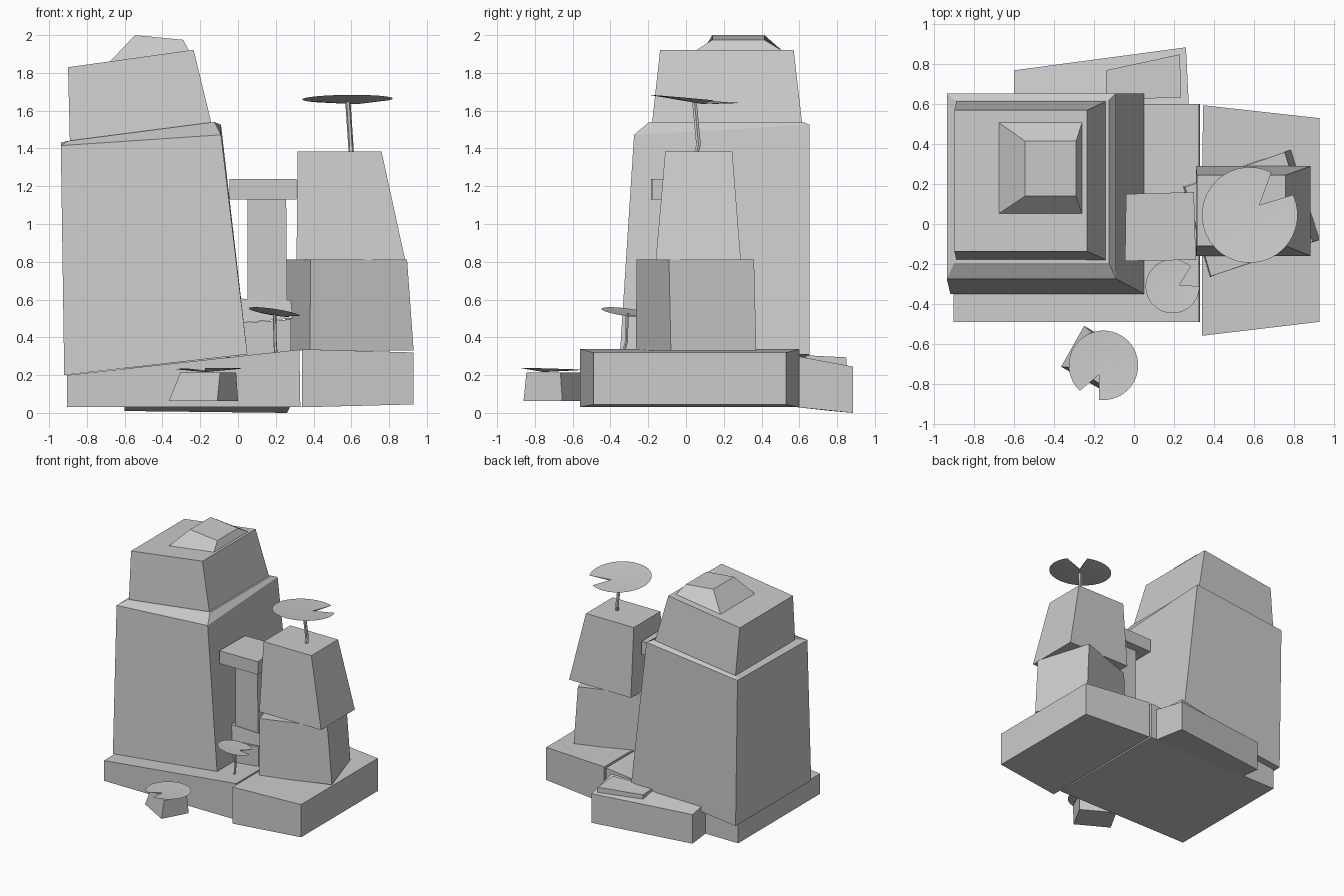
import bpy, bmesh
from math import cos, sin, radians
from mathutils import Vector


def rect(x0, x1, y0, y1, zl, zr, dy=0.0):
    """Sloped rectangle: zl/zr = heights at left/right, dy = rise at the back."""
    return [(x0, y0, zl), (x1, y0, zr), (x1, y1, zr + dy), (x0, y1, zl + dy)]


def make(name, verts, faces, smooth=False):
    mesh = bpy.data.meshes.new(name)
    mesh.from_pydata(verts, [], faces)
    bm = bmesh.new()
    bm.from_mesh(mesh)
    bmesh.ops.recalc_face_normals(bm, faces=bm.faces[:])
    bm.to_mesh(mesh)
    bm.free()
    ob = bpy.data.objects.new(name, mesh)
    bpy.context.collection.objects.link(ob)
    if smooth:
        bpy.ops.object.select_all(action='DESELECT')
        ob.select_set(True)
        bpy.context.view_layer.objects.active = ob
        bpy.ops.object.shade_smooth_by_angle(angle=radians(30))
    return ob


def block(name, *rings):
    """Stack rings of equal count into a closed solid."""
    n = len(rings[0])
    verts = [p for r in rings for p in r]
    faces = [tuple(range(n)), tuple(range(len(verts) - n, len(verts)))]
    for k in range(len(rings) - 1):
        for i in range(n):
            j = (i + 1) % n
            faces.append((k * n + i, k * n + j, (k + 1) * n + j, (k + 1) * n + i))
    return make(name, verts, faces)


def flat(pts, z):
    return [(x, y, z) for x, y in pts]


def lily_pad(name, centre, r, notch, a0, a1, gx, gy, depth, n=32):
    """Tilted shallow cone with a wedge cut from the notch point to the rim."""
    c = Vector(centre)
    rim = []
    for i in range(n + 1):
        a = radians(a0 + (a1 - a0) * i / n)
        dx, dy = r * cos(a), r * sin(a)
        rim.append(c + Vector((dx, dy, gx * dx + gy * dy)))
    nx, ny = notch[0] - c.x, notch[1] - c.y
    z = c.z + gx * nx + gy * ny
    verts = rim + [(notch[0], notch[1], z - depth * 0.5), (notch[0], notch[1], z - depth)]
    t, b = n + 1, n + 2
    faces = []
    for i in range(n):
        faces += [(i, i + 1, t), (i + 1, i, b)]
    faces += [(0, t, b), (n, b, t)]
    return make(name, verts, faces, True)


def stem(name, pts, r, n=6):
    block(name, *[[(x + r * cos(6.28319 * i / n), y + r * sin(6.28319 * i / n), z)
                   for i in range(n)] for x, y, z in pts])


# Foundation slabs
block("base_left", rect(-0.905, 0.33, -0.49, 0.60, 0.03, 0.03),
      rect(-0.905, 0.325, -0.49, 0.60, 0.20, 0.335))
right = [(0.34, -0.56), (0.93, -0.49), (0.93, 0.53), (0.345, 0.595)]
block("base_right", [(x, y, 0.03 if x < 0.5 else 0.045) for x, y in right],
      [(x, y, 0.337 if x < 0.5 else 0.32) for x, y in right])

# Back steps
block("back_step", [(-0.6, 0.59, 0.03), (0.275, 0.59, 0.03), (0.26, 0.885, 0.0), (-0.6, 0.77, 0.01)],
      [(-0.6, 0.59, 0.29), (0.275, 0.59, 0.30), (0.26, 0.885, 0.245), (-0.6, 0.77, 0.255)])
slab = [(-0.14, 0.62), (0.235, 0.635), (0.23, 0.85), (-0.14, 0.77)]
block("back_step_slab", flat(slab, 0.245),
      [(x, y, 0.305 - 0.05 * (y - 0.63)) for x, y in slab])

# Large tower with chamfered top, upper tier and capstone
block("main_tower", rect(-0.92, 0.05, -0.35, 0.655, 0.20, 0.31),
      [(-0.938, -0.275, 1.415), (-0.09, -0.275, 1.472), (-0.09, 0.655, 1.525), (-0.938, 0.655, 1.43)],
      rect(-0.90, -0.125, -0.195, 0.62, 1.44, 1.54))
block("upper_tier", rect(-0.89, -0.14, -0.18, 0.615, 1.43, 1.53),
      rect(-0.90, -0.235, -0.137, 0.57, 1.83, 1.922))
block("capstone", rect(-0.68, -0.26, 0.05, 0.51, 1.858, 1.917),
      rect(-0.545, -0.29, 0.14, 0.415, 2.0, 1.975))

# Pillar between the towers
block("pillar_foot", rect(0.0, 0.28, -0.13, 0.13, 0.30, 0.32),
      rect(0.0, 0.28, -0.13, 0.13, 0.475, 0.495))
block("pillar_base", rect(-0.01, 0.29, -0.12, 0.12, 0.475, 0.50),
      rect(0.0, 0.28, -0.11, 0.11, 0.605, 0.597))
block("pillar_shaft", rect(0.05, 0.26, -0.105, 0.085, 0.59, 0.59),
      rect(0.05, 0.255, -0.105, 0.085, 1.135, 1.135))
cap = [(-0.045, -0.185), (0.31, -0.18), (0.30, 0.16), (-0.04, 0.15)]
block("pillar_capital", flat(cap, 1.13), flat(cap, 1.238))

# Right tower: turned lower block, straight upper block
block("right_tower_lower", flat([(0.38, -0.265), (0.93, -0.08), (0.785, 0.372), (0.245, 0.19)], 0.33),
      flat([(0.385, -0.262), (0.895, -0.09), (0.755, 0.36), (0.255, 0.185)], 0.812))
block("right_tower_upper", rect(0.31, 0.885, -0.16, 0.29, 0.81, 0.81),
      rect(0.315, 0.76, -0.11, 0.245, 1.383, 1.383))

# Small front block
block("front_block", flat([(-0.365, -0.715), (-0.11, -0.86), (0.0, -0.655), (-0.25, -0.51)], 0.063),
      flat([(-0.305, -0.72), (-0.095, -0.845), (-0.01, -0.665), (-0.215, -0.54)], 0.215))

# Lily pads and stems
lily_pad("large_pad", (0.58, 0.045, 1.662), 0.24, (0.628, 0.095), 63, 385, 0.01, -0.09, 0.024)
stem("large_stem", [(0.60, 0.053, 1.37), (0.597, 0.066, 1.42), (0.582, 0.045, 1.645)], 0.014)
lily_pad("small_pad", (0.193, -0.312, 0.533), 0.135, (0.228, -0.305), 47, 360, -0.15, -0.13, 0.016)
stem("small_stem", [(0.20, -0.33, 0.32), (0.196, -0.315, 0.38), (0.195, -0.312, 0.525)], 0.009)
lily_pad("front_pad", (-0.153, -0.708, 0.233), 0.174, (-0.175, -0.755), 263, 587, 0.01, -0.03, 0.018)
